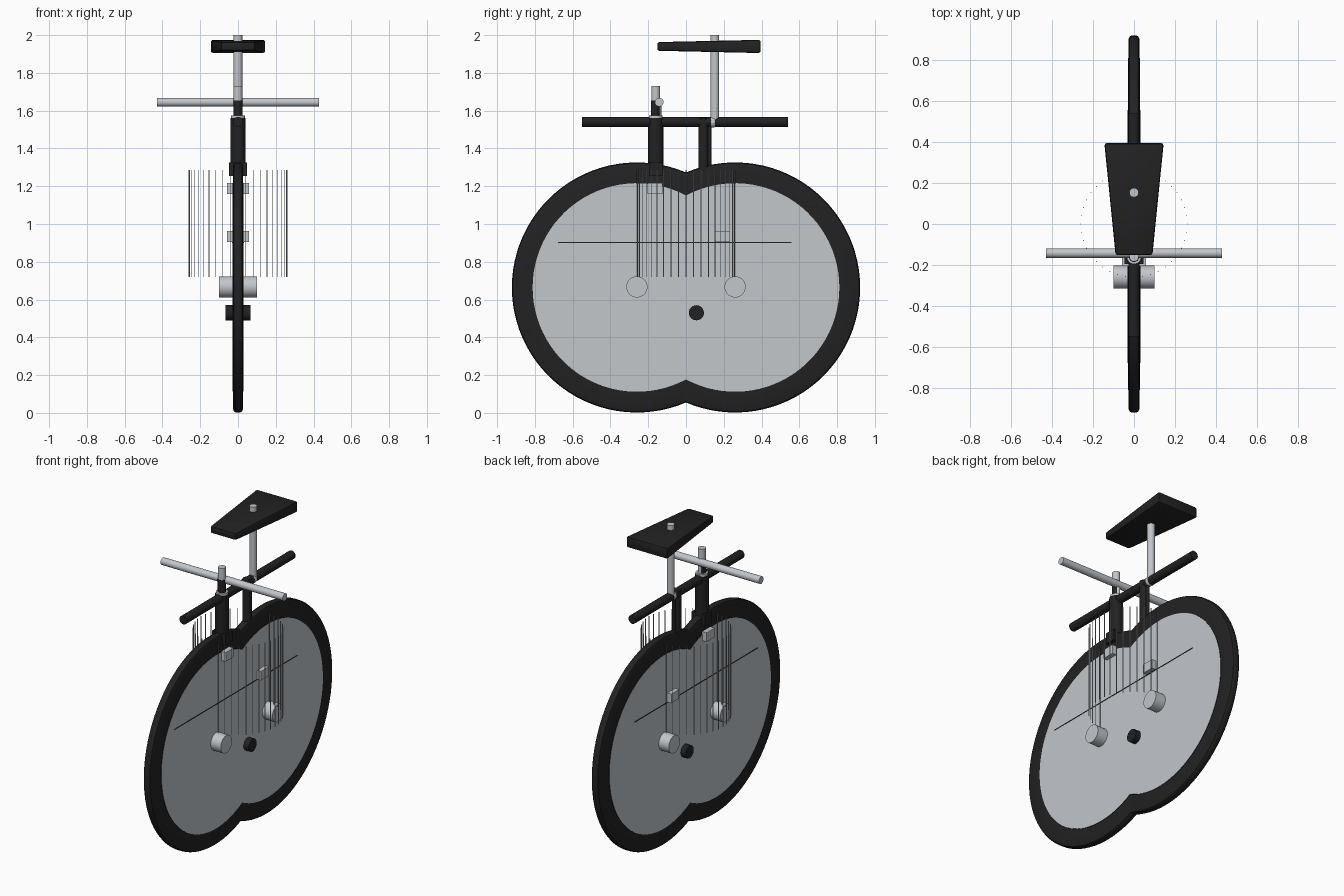
import bpy, bmesh, math
from mathutils import Vector

if "Cube" in bpy.data.objects:
    bpy.data.objects.remove(bpy.data.objects["Cube"])


def material(name, rgb):
    m = bpy.data.materials.new(name)
    m.diffuse_color = (*rgb, 1)
    m.use_nodes = True
    m.node_tree.nodes["Principled BSDF"].inputs["Base Color"].default_value = m.diffuse_color
    return m


BLACK = material("matte_black", (0.016, 0.016, 0.017))
SILVER = material("silver", (0.54, 0.57, 0.60))


def finish(name, bm, *mats):
    bmesh.ops.recalc_face_normals(bm, faces=bm.faces)
    me = bpy.data.meshes.new(name)
    bm.to_mesh(me)
    bm.free()
    ob = bpy.data.objects.new(name, me)
    bpy.context.collection.objects.link(ob)
    for m in mats:
        me.materials.append(m)
    bpy.ops.object.select_all(action='DESELECT')
    ob.select_set(True)
    bpy.context.view_layer.objects.active = ob
    bpy.ops.object.shade_smooth_by_angle(angle=math.radians(35))
    return ob


def add_rod(bm, a, b, r, sides):
    a, b = Vector(a), Vector(b)
    new = bmesh.ops.create_cone(bm, cap_ends=True, segments=sides, radius1=r,
                                radius2=r, depth=(b - a).length)["verts"]
    rot = Vector((0, 0, 1)).rotation_difference(b - a).to_matrix()
    for v in new:
        v.co = rot @ v.co + (a + b) / 2


def rod(name, a, b, r, mat, sides=24):
    bm = bmesh.new()
    add_rod(bm, a, b, r, sides)
    return finish(name, bm, mat)


def box(name, centre, size, mat):
    bm = bmesh.new()
    for v in bmesh.ops.create_cube(bm, size=1)["verts"]:
        v.co = Vector([c + s * k for c, s, k in zip(centre, size, v.co)])
    return finish(name, bm, mat)


# Outline of two overlapping circles, used for tyre and disc
OFF, HUB_Z, N = 0.26, 0.664, 56


def outline(r):
    end = math.acos(-OFF / r)
    pts = []
    for s in (1, -1):
        for i in range(N):
            a = -end + 2 * end * i / N
            pts.append((s * (OFF + r * math.cos(a)), HUB_Z + s * r * math.sin(a)))
    return pts


def loops(bm, sections, closed):
    rings = [[bm.verts.new((x, y, z)) for y, z in outline(r)] for r, x in sections]
    pairs = list(zip(rings, rings[1:])) + ([(rings[-1], rings[0])] if closed else [])
    for p, q in pairs:
        for i in range(len(p)):
            j = (i + 1) % len(p)
            bm.faces.new((p[i], p[j], q[j], q[i]))
    return rings


# Tyre with chamfered shoulders
bm = bmesh.new()
half = [(0.54, 0.026), (0.645, 0.026), (0.657, 0.021), (0.662, 0.012)]
loops(bm, half + [(r, -x) for r, x in reversed(half)], True)
finish("tyre", bm, BLACK)

# Disc: silver sides, black rim
bm = bmesh.new()
for ring in loops(bm, [(0.552, 0.029), (0.552, -0.029)], False):
    bm.faces.new(ring)
for f in bm.faces:
    f.material_index = 0 if len(f.verts) > 4 else 1
finish("wheel_disc", bm, SILVER, BLACK)

# Hubs, crank and clamps through the disc
for name, y in (("front_hub", -OFF), ("rear_hub", OFF)):
    rod(name, (-0.1, y, 0.667), (0.1, y, 0.667), 0.056, SILVER, 32)
rod("crank_axle", (-0.065, 0.055, 0.53), (0.065, 0.055, 0.53), 0.04, BLACK)
box("upper_clamp", (0, -0.165, 1.188), (0.115, 0.08, 0.058), SILVER)
box("lower_clamp", (0, 0.19, 0.933), (0.115, 0.08, 0.058), SILVER)
box("cable", (0, -0.06, 0.902), (0.062, 1.236, 0.005), BLACK)

# Cage of thin upright wires
bm = bmesh.new()
for i in range(40):
    a = math.tau * i / 40
    x, y = 0.26 * math.cos(a), 0.26 * math.sin(a)
    add_rod(bm, (x, y, 0.72), (x, y, 1.285), 0.0025, 6)
finish("wire_cage", bm, SILVER)

# Frame tubes
rod("top_tube", (0, -0.55, 1.54), (0, 0.54, 1.54), 0.027, BLACK)
rod("head_tube", (0, -0.16, 1.26), (0, -0.16, 1.56), 0.04, BLACK)
box("fork_crown", (0, -0.16, 1.29), (0.095, 0.07, 0.07), BLACK)
rod("seat_tube", (0, 0.092, 1.27), (0, 0.092, 1.56), 0.027, BLACK)
rod("rear_stay", (0, 0.124, 1.28), (0, 0.124, 1.54), 0.011, BLACK, 12)

# Steering
rod("head_collar", (0, -0.16, 1.55), (0, -0.16, 1.575), 0.036, SILVER)
rod("stem", (0, -0.162, 1.57), (0, -0.162, 1.655), 0.024, BLACK)
rod("stem_top", (0, -0.16, 1.65), (0, -0.16, 1.73), 0.023, SILVER)
rod("stem_strut", (0, -0.143, 1.56), (0, -0.143, 1.65), 0.012, SILVER, 12)
rod("handlebar", (-0.43, -0.142, 1.645), (0.43, -0.142, 1.645), 0.023, SILVER)

# Seat post and joint
rod("seat_post", (0, 0.153, 1.53), (0, 0.153, 2.0), 0.023, SILVER, 16)
bm = bmesh.new()
for v in bmesh.ops.create_uvsphere(bm, u_segments=16, v_segments=10, radius=0.029)["verts"]:
    v.co += Vector((0, 0.143, 1.54))
finish("seat_joint", bm, SILVER)

# Saddle: tapered wedge with rounded edges
bm = bmesh.new()
for v in bmesh.ops.create_cube(bm, size=2)["verts"]:
    back = v.co.y > 0
    v.co = Vector((v.co.x * (0.145 if back else 0.09), 0.395 if back else -0.152,
                   1.94 + v.co.z * (0.035 if back else 0.023)))
bmesh.ops.bevel(bm, geom=bm.edges[:], offset=0.011, segments=2, profile=0.5,
                affect='EDGES')
finish("saddle", bm, BLACK)
